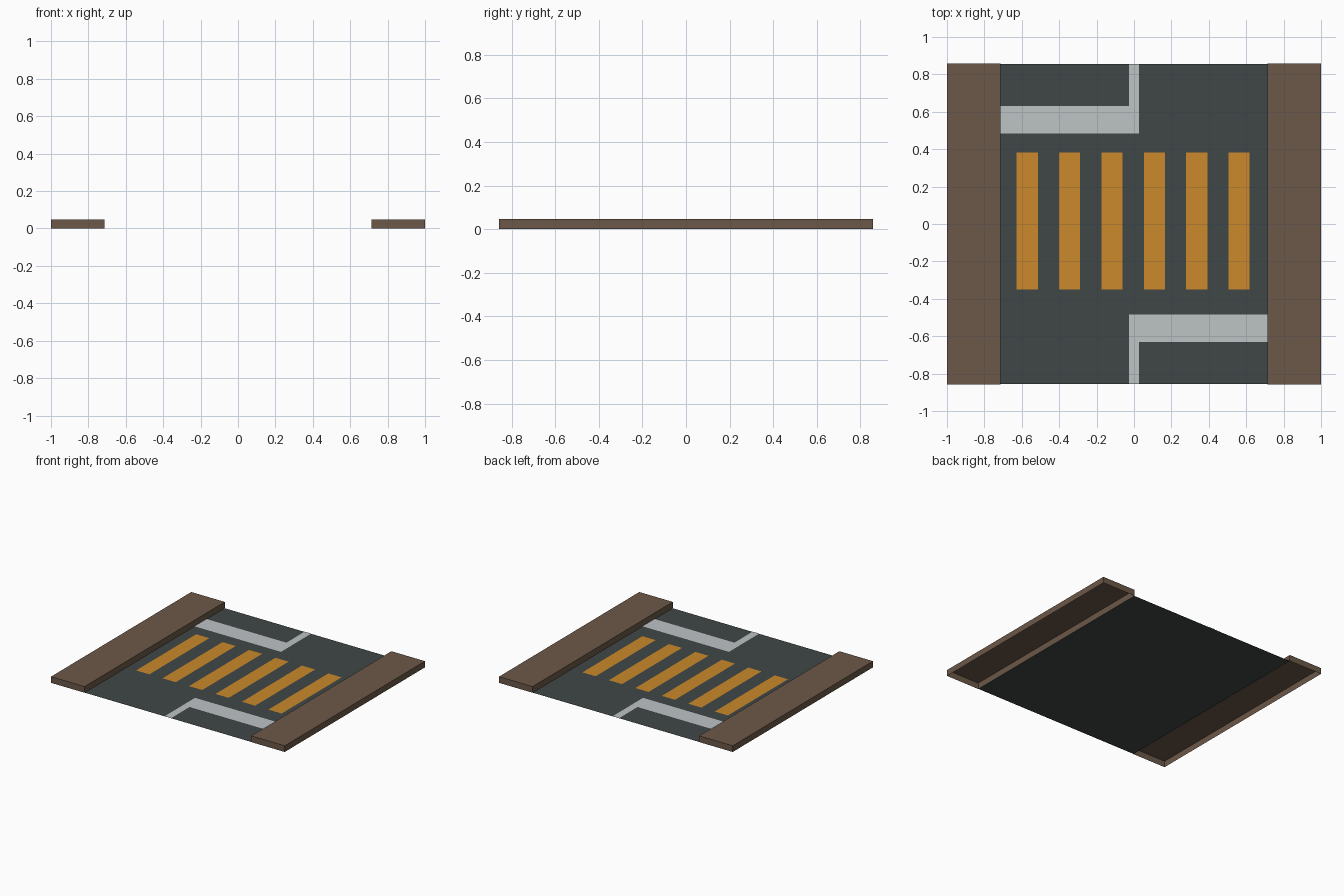
import bpy, bmesh

if "Cube" in bpy.data.objects:
    bpy.data.objects.remove(bpy.data.objects["Cube"])


def material(name, rgb):
    m = bpy.data.materials.new(name)
    m.diffuse_color = (*rgb, 1)
    m.use_nodes = True
    m.node_tree.nodes["Principled BSDF"].inputs["Base Color"].default_value = m.diffuse_color
    return m


asphalt = material("dark asphalt", (0.051, 0.063, 0.061))
brown = material("brown paving", (0.150, 0.098, 0.065))
orange = material("orange paint", (0.597, 0.246, 0.025))
white = material("white paint", (0.515, 0.546, 0.558))


def finish(name, bm, mat):
    me = bpy.data.meshes.new(name)
    bm.to_mesh(me)
    bm.free()
    me.materials.append(mat)
    ob = bpy.data.objects.new(name, me)
    bpy.context.collection.objects.link(ob)
    return ob


def flat(name, outline, z, mat):
    """Single upward facing polygon (counter-clockwise outline)."""
    bm = bmesh.new()
    bm.faces.new([bm.verts.new((x, y, z)) for x, y in outline])
    return finish(name, bm, mat)


def rect(x0, x1, y0, y1):
    return [(x0, y0), (x1, y0), (x1, y1), (x0, y1)]


ROAD, END, PAINT = 0.713, 0.855, 0.002

# Road surface
flat("road", rect(-ROAD, ROAD, -END, END), 0, asphalt)

# Raised pavements, hollow and open underneath
for side, label in ((-1, "left"), (1, "right")):
    bm = bmesh.new()
    bmesh.ops.create_cube(bm, size=1)
    for v in bm.verts:
        v.co.x = side * (1 + ROAD) / 2 + v.co.x * (1 - ROAD)
        v.co.y *= 2 * 0.857
        v.co.z = (v.co.z + 0.5) * 0.048
    bm.normal_update()
    bmesh.ops.delete(bm, geom=[f for f in bm.faces if f.normal.z < -0.5],
                     context='FACES_ONLY')
    finish(label + "_pavement", bm, brown)

# Zebra crossing bars
for i in range(6):
    x = -0.627 + i * 0.2265
    flat(f"crossing_bar_{i + 1}", rect(x, x + 0.113, -0.35, 0.383), PAINT, orange)

# Stop lines with lane divider stubs, the second turned half way round
line = [(-0.028, -END), (0.028, -END), (0.028, -0.632),
        (ROAD, -0.632), (ROAD, -0.485), (-0.028, -0.485)]
flat("front_stop_line", line, PAINT, white)
flat("back_stop_line", [(-x, -y) for x, y in line], PAINT, white)
